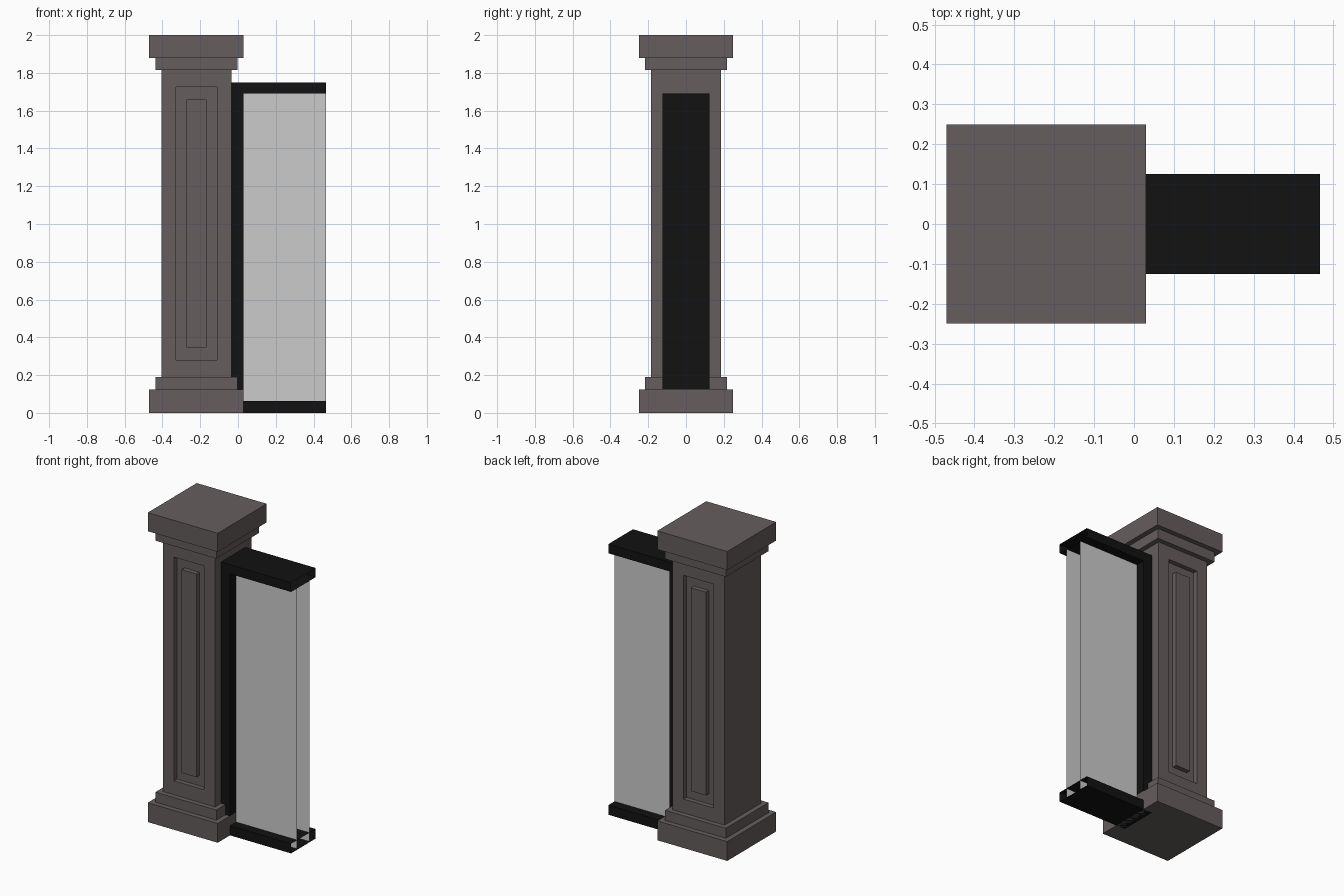
import bpy, bmesh

if "Cube" in bpy.data.objects:
    bpy.data.objects.remove(bpy.data.objects["Cube"])

PX = -0.22  # pillar centre in x


def material(name, rgb):
    m = bpy.data.materials.new(name)
    m.diffuse_color = (*rgb, 1)
    m.use_nodes = True
    m.node_tree.nodes["Principled BSDF"].inputs["Base Color"].default_value = m.diffuse_color
    return m


STONE = material("stone", (0.13, 0.11, 0.11))
BLACK = material("black_metal", (0.006, 0.006, 0.006))


def finish(bm, name, mat=None):
    mesh = bpy.data.meshes.new(name)
    bm.to_mesh(mesh)
    bm.free()
    ob = bpy.data.objects.new(name, mesh)
    if mat:
        mesh.materials.append(mat)
    bpy.context.collection.objects.link(ob)
    return ob


def inset_panel(bm, face, half_w, z0, z1, shift):
    """Inset a panel to the given outline, then push it along y."""
    bmesh.ops.inset_region(bm, faces=[face], thickness=0.01)
    zc = (z0 + z1) / 2
    for v in face.verts:
        v.co.x = PX + (half_w if v.co.x > PX else -half_w)
        v.co.z = z1 if v.co.z > zc else z0
    new = bmesh.ops.extrude_discrete_faces(bm, faces=[face])["faces"][0]
    for v in new.verts:
        v.co.y += shift
    return new


# Pillar: stepped square profile, (half width, z)
bm = bmesh.new()
profile = [(0.25, 0), (0.25, 0.125), (0.2175, 0.125), (0.2175, 0.19),
           (0.186, 0.19), (0.186, 1.815), (0.2175, 1.815), (0.2175, 1.88),
           (0.25, 1.88), (0.25, 2.0)]
rings = [[bm.verts.new((PX + sx * h, sy * h, z))
          for sx, sy in ((-1, -1), (1, -1), (1, 1), (-1, 1))] for h, z in profile]
panels = []
for k, (a, b) in enumerate(zip(rings, rings[1:])):
    for i in range(4):
        j = (i + 1) % 4
        f = bm.faces.new((a[i], a[j], b[j], b[i]))
        if k == 4 and i in (0, 2):  # front and back of the shaft
            panels.append((f, 0.03 if i == 0 else -0.03))
bm.faces.new(rings[0][::-1])
bm.faces.new(rings[-1])

# Recessed panel with a raised centre on front and back
for f, depth in panels:
    f = inset_panel(bm, f, 0.108, 0.28, 1.726, depth)
    inset_panel(bm, f, 0.053, 0.346, 1.66, -depth)
bmesh.ops.recalc_face_normals(bm, faces=bm.faces[:])
finish(bm, "pillar", STONE)

# Window frame: C-shaped channel, open at its right end
bm = bmesh.new()
outline = [(-0.034, 0), (0.467, 0), (0.467, 0.0625), (0.03, 0.0625),
           (0.03, 1.69), (0.467, 1.69), (0.467, 1.75), (-0.034, 1.75)]
face = bm.faces.new([bm.verts.new((x, -0.125, z)) for x, z in outline])
ext = bmesh.ops.extrude_face_region(bm, geom=[face], use_keep_orig=True)["geom"]
for v in ext:
    if isinstance(v, bmesh.types.BMVert):
        v.co.y = 0.125
bmesh.ops.recalc_face_normals(bm, faces=bm.faces[:])
ends = [f for f in bm.faces if all(v.co.x > 0.46 for v in f.verts)
        or all(v.co.x < -0.03 for v in f.verts)]
bmesh.ops.delete(bm, geom=ends, context='FACES_ONLY')
finish(bm, "window_frame", BLACK)

# Two thin panes, reaching down into the bottom rail
for name, y in (("front_pane", -0.0625), ("back_pane", 0.0625)):
    bm = bmesh.new()
    pts = [(0.03, 0.005), (0.467, 0.005), (0.467, 1.69), (0.03, 1.69)]
    if y > 0:
        pts.reverse()
    bm.faces.new([bm.verts.new((x, y, z)) for x, z in pts])
    finish(bm, name)
